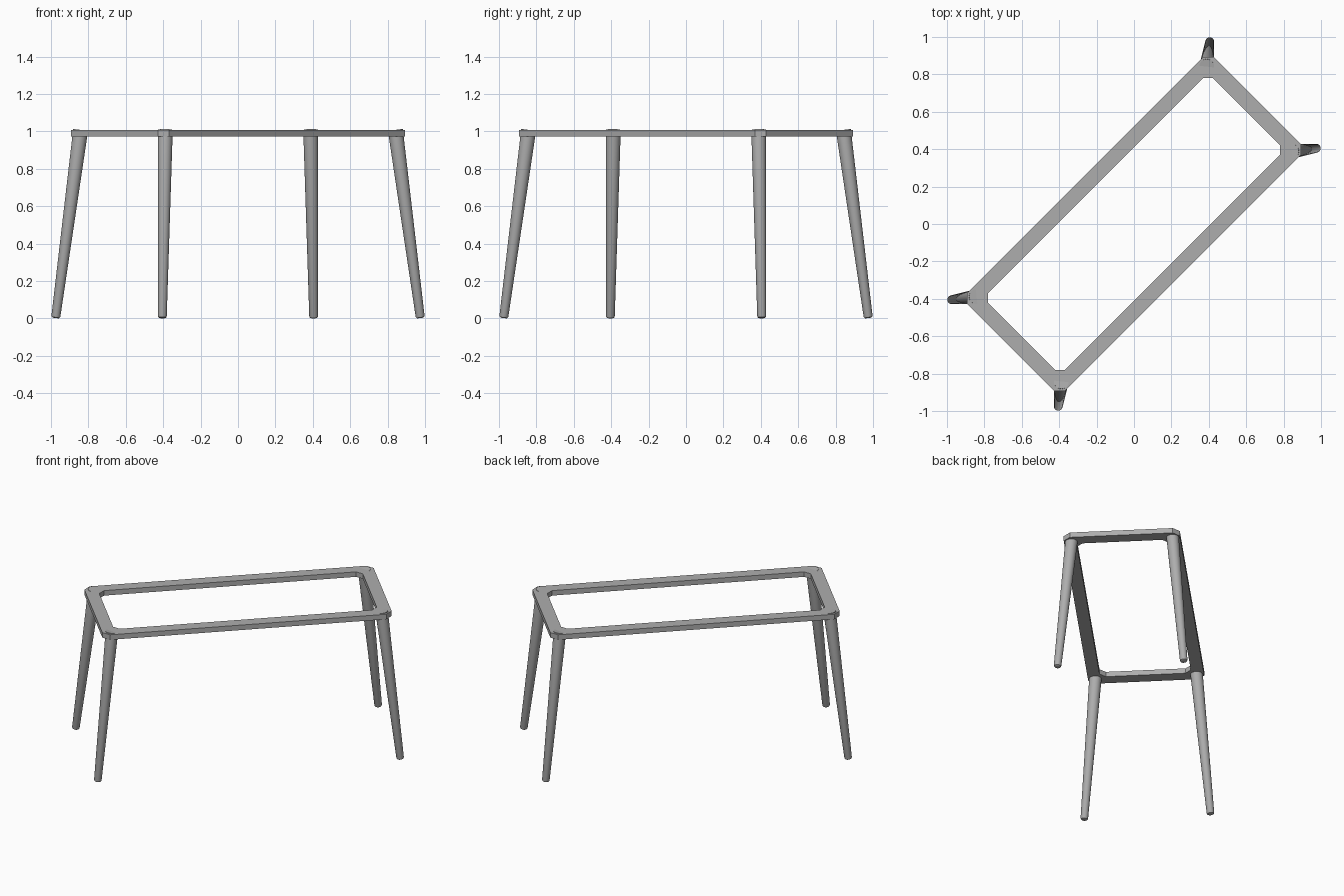
import bpy, bmesh, math
from mathutils import Vector

if "Cube" in bpy.data.objects:
    bpy.data.objects.remove(bpy.data.objects["Cube"])

grey = bpy.data.materials.new("warm_grey")
grey.diffuse_color = (0.42, 0.42, 0.42, 1)
grey.use_nodes = True
grey.node_tree.nodes["Principled BSDF"].inputs["Base Color"].default_value = grey.diffuse_color
S = math.sqrt(0.5)


def place(u, v, z):
    # table axes (long, short) are turned 45 degrees from x, y
    return Vector(((u - v) * S, (u + v) * S, z))


def finish(name, bm):
    bmesh.ops.recalc_face_normals(bm, faces=bm.faces)
    me = bpy.data.meshes.new(name)
    bm.to_mesh(me)
    bm.free()
    ob = bpy.data.objects.new(name, me)
    bpy.context.collection.objects.link(ob)
    me.materials.append(grey)
    return ob


def octagon(u, v, c):
    # rectangle with cut corners
    return [(u, -v + c), (u, v - c), (u - c, v), (-u + c, v),
            (-u, v - c), (-u, -v + c), (-u + c, -v), (u - c, -v)]


# top frame: ring of rails with chamfered corners
bm = bmesh.new()
loops = []
for z in (0.972, 1.007):
    for u, v, c in ((0.933, 0.370, 0.042), (0.850, 0.291, 0.037)):
        loops.append([bm.verts.new(place(a, b, z)) for a, b in octagon(u, v, c)])
for i, j in ((0, 1), (1, 3), (3, 2), (2, 0)):
    for k in range(8):
        n = (k + 1) % 8
        bm.faces.new((loops[i][k], loops[i][n], loops[j][n], loops[j][k]))
finish("top_frame", bm)

# splayed tapered legs with rounded feet
for su, sv, name in ((1, 1, "back"), (1, -1, "right"), (-1, 1, "left"), (-1, -1, "front")):
    foot = place(su * 0.976, sv * 0.403, 0.0)
    head = place(su * 0.870, sv * 0.320, 1.007)
    axis = (head - foot).normalized()
    side = axis.orthogonal().normalized()
    other = axis.cross(side)
    bm = bmesh.new()
    rings = []
    for t, r in ((0.002, 0.016), (0.005, 0.021), (0.012, 0.024), (1.0, 0.040)):
        p = foot.lerp(head, t)
        rings.append([bm.verts.new(p + r * (side * math.cos(a) + other * math.sin(a)))
                      for a in (math.tau * k / 32 for k in range(32))])
    for a, b in zip(rings, rings[1:]):
        for k in range(32):
            n = (k + 1) % 32
            bm.faces.new((a[k], a[n], b[n], b[k]))
    bm.faces.new(rings[0])
    bm.faces.new(rings[-1])
    ob = finish(name + "_leg", bm)
    bpy.ops.object.select_all(action='DESELECT')
    ob.select_set(True)
    bpy.context.view_layer.objects.active = ob
    bpy.ops.object.shade_smooth_by_angle(angle=math.radians(35))
